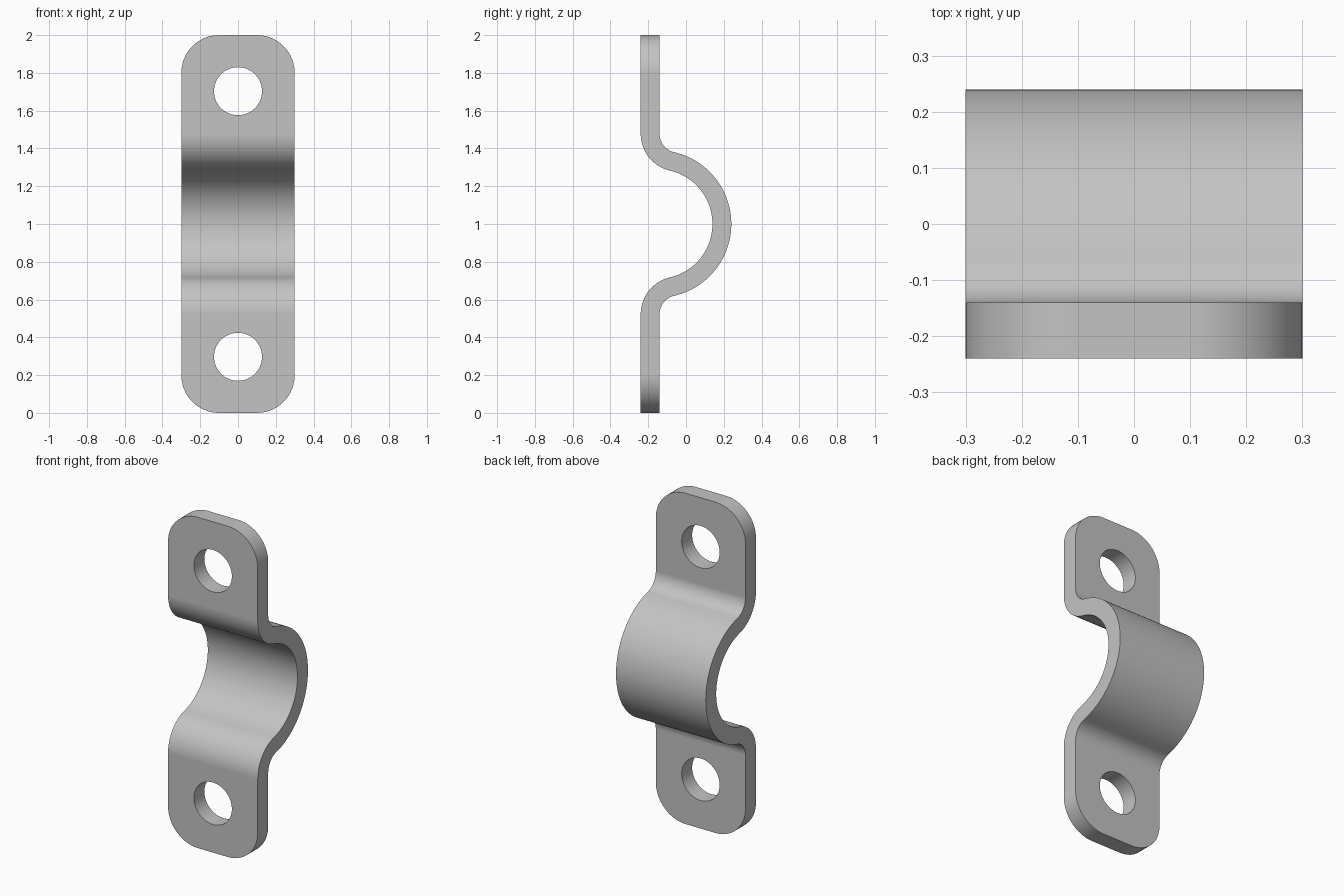
import bpy, bmesh
from math import atan2, cos, sin, pi, sqrt
from mathutils import Vector

if "Cube" in bpy.data.objects:
    bpy.data.objects.remove(bpy.data.objects["Cube"])

HALF_W, THICK, FRONT_Y = 0.3, 0.1, -0.24
SADDLE_Y, SADDLE_R = -0.15, 0.39      # outer radius of the saddle
BEND_R = 0.1                          # inner radius of the flange bends
CORNER_R, HOLE_R = 0.2, 0.127

steel = bpy.data.materials.new("grey steel")
steel.use_nodes = True
grey = (0.55, 0.55, 0.55, 1)
steel.diffuse_color = grey
steel.node_tree.nodes["Principled BSDF"].inputs["Base Color"].default_value = grey


def arc(cx, cy, r, a0, a1, n):
    return [(cx + r * cos(a0 + (a1 - a0) * i / n),
             cy + r * sin(a0 + (a1 - a0) * i / n)) for i in range(n + 1)]


def prism(name, outline, place, depth):
    """Extrude a closed 2D outline along a depth vector."""
    bm = bmesh.new()
    cap = bm.faces.new([bm.verts.new(place(u, v)) for u, v in outline])
    ext = bmesh.ops.extrude_face_region(bm, geom=[cap])
    moved = [g for g in ext["geom"] if isinstance(g, bmesh.types.BMVert)]
    bmesh.ops.translate(bm, vec=Vector(depth), verts=moved)
    bmesh.ops.recalc_face_normals(bm, faces=bm.faces)
    mesh = bpy.data.meshes.new(name)
    bm.to_mesh(mesh)
    bm.free()
    mesh.materials.append(steel)
    obj = bpy.data.objects.new(name, mesh)
    bpy.context.collection.objects.link(obj)
    return obj


# Bent strip: flange, bend, saddle, bend, flange
bend_y = FRONT_Y + THICK + BEND_R
dy = bend_y - SADDLE_Y
dz = sqrt((SADDLE_R + BEND_R) ** 2 - dy ** 2)
ang = atan2(dz, dy)


def strip_side(y, saddle_r, bend_r):
    bend = arc(bend_y, dz, bend_r, pi, pi + ang, 16)
    saddle = arc(SADDLE_Y, 0, saddle_r, ang, -ang, 48)[1:-1]
    upper = [(y, 1.2)] + bend
    lower = [(u, -v) for u, v in reversed(upper)]
    return upper + saddle + lower


front = strip_side(FRONT_Y, SADDLE_R - THICK, BEND_R + THICK)
back = strip_side(FRONT_Y + THICK, SADDLE_R, BEND_R)
clamp = prism("saddle_clamp", front + back[::-1],
              lambda u, v: (-0.4, u, v + 1), (0.8, 0, 0))

# Rounded outline that trims the strip, and the two bolt holes
cx, cz = HALF_W - CORNER_R, 1 - CORNER_R
outline = []
for i, (sx, sz) in enumerate([(1, 1), (-1, 1), (-1, -1), (1, -1)]):
    outline += arc(sx * cx, sz * cz, CORNER_R, i * pi / 2, (i + 1) * pi / 2, 16)


def across(u, v):
    return (u, -0.5, v + 1)


cutters = [("INTERSECT", prism("trim_outline", outline, across, (0, 1, 0)))]
for side, z in (("upper", 0.703), ("lower", -0.703)):
    circle = arc(0, z, HOLE_R, 0, 2 * pi, 64)[:-1]
    cutters.append(("DIFFERENCE", prism(side + "_hole_cutter", circle, across, (0, 1, 0))))

bpy.ops.object.select_all(action="DESELECT")
bpy.context.view_layer.objects.active = clamp
clamp.select_set(True)
for operation, cutter in cutters:
    cutter.hide_render = True
    mod = clamp.modifiers.new("cut", "BOOLEAN")
    mod.operation, mod.solver, mod.object = operation, "EXACT", cutter
    bpy.ops.object.modifier_apply(modifier=mod.name)
    bpy.data.objects.remove(cutter)

# Smooth bends with crisp rims and flat flanges
bpy.ops.object.shade_smooth_by_angle(angle=pi / 6)
weighted = clamp.modifiers.new("flat_flanges", "WEIGHTED_NORMAL")
weighted.keep_sharp = True
